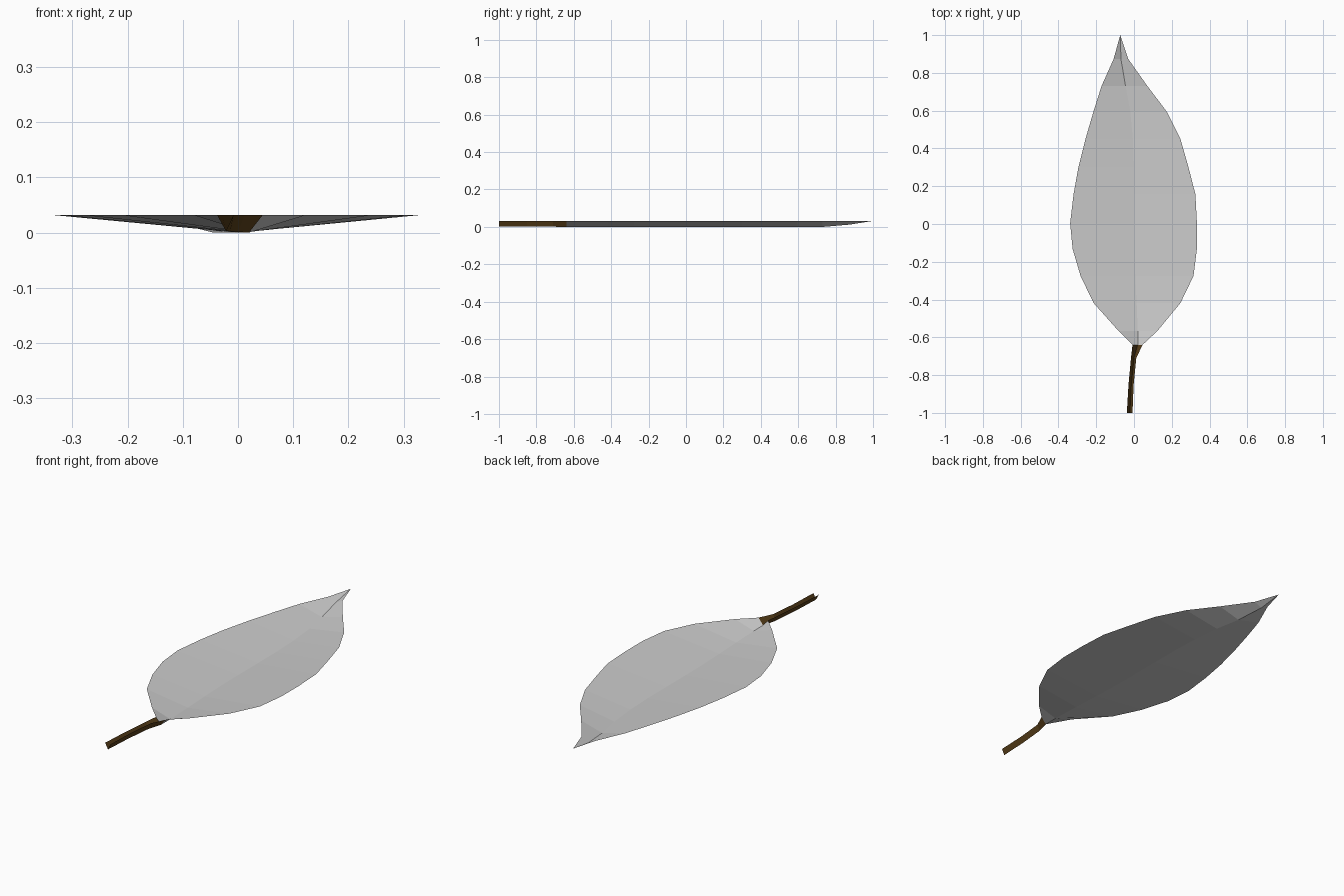
import bpy

RIM = 0.032  # height of the outer edges; the centre crease lies at z = 0


def folded_strip(name, rows, color=None):
    """V-folded sheet; each row is (y, left x, crease x, right x, crease z)."""
    verts, faces = [], []
    for y, left, mid, right, z in rows:
        verts += [(left, y, RIM), (mid, y, z), (right, y, RIM)]
    for i in range(len(rows) - 1):
        a, b = 3 * i, 3 * i + 3
        for k in (0, 1):
            faces.append((a + k, b + k, b + k + 1, a + k + 1))
    mesh = bpy.data.meshes.new(name)
    mesh.from_pydata(verts, [], faces)
    # collapse the pointed tip into single triangles
    import bmesh
    bm = bmesh.new()
    bm.from_mesh(mesh)
    bmesh.ops.remove_doubles(bm, verts=bm.verts, dist=0.0005)
    bm.to_mesh(mesh)
    bm.free()
    obj = bpy.data.objects.new(name, mesh)
    bpy.context.collection.objects.link(obj)
    if color:
        mat = bpy.data.materials.new(name + "_color")
        mat.diffuse_color = color
        mesh.materials.append(mat)
    return obj


# Leaf blade, tip to base
folded_strip("leaf_blade", [
    (1.000, -0.073, -0.073, -0.073, RIM),
    (0.873, -0.108, -0.069, -0.030, 0.012),
    (0.730, -0.172, -0.045, 0.071, 0.0),
    (0.597, -0.214, -0.020, 0.172, 0.0),
    (0.450, -0.257, -0.006, 0.246, 0.0),
    (0.302, -0.294, 0.0, 0.288, 0.0),
    (0.158, -0.320, 0.0, 0.325, 0.0),
    (0.005, -0.338, 0.0, 0.333, 0.0),
    (-0.132, -0.325, 0.002, 0.333, 0.0),
    (-0.275, -0.283, 0.007, 0.315, 0.0),
    (-0.418, -0.214, 0.014, 0.246, 0.0),
    (-0.566, -0.082, 0.020, 0.124, 0.0),
    (-0.640, -0.008, 0.020, 0.045, 0.0),
])

# Stem, leaf base to cut end
folded_strip("stem", [
    (-0.640, -0.008, 0.020, 0.045, 0.0),
    (-0.710, -0.016, 0.000, 0.012, 0.001),
    (-0.850, -0.029, -0.014, -0.002, 0.002),
    (-1.000, -0.038, -0.022, -0.008, 0.003),
], (0.10, 0.05, 0.01, 1))
